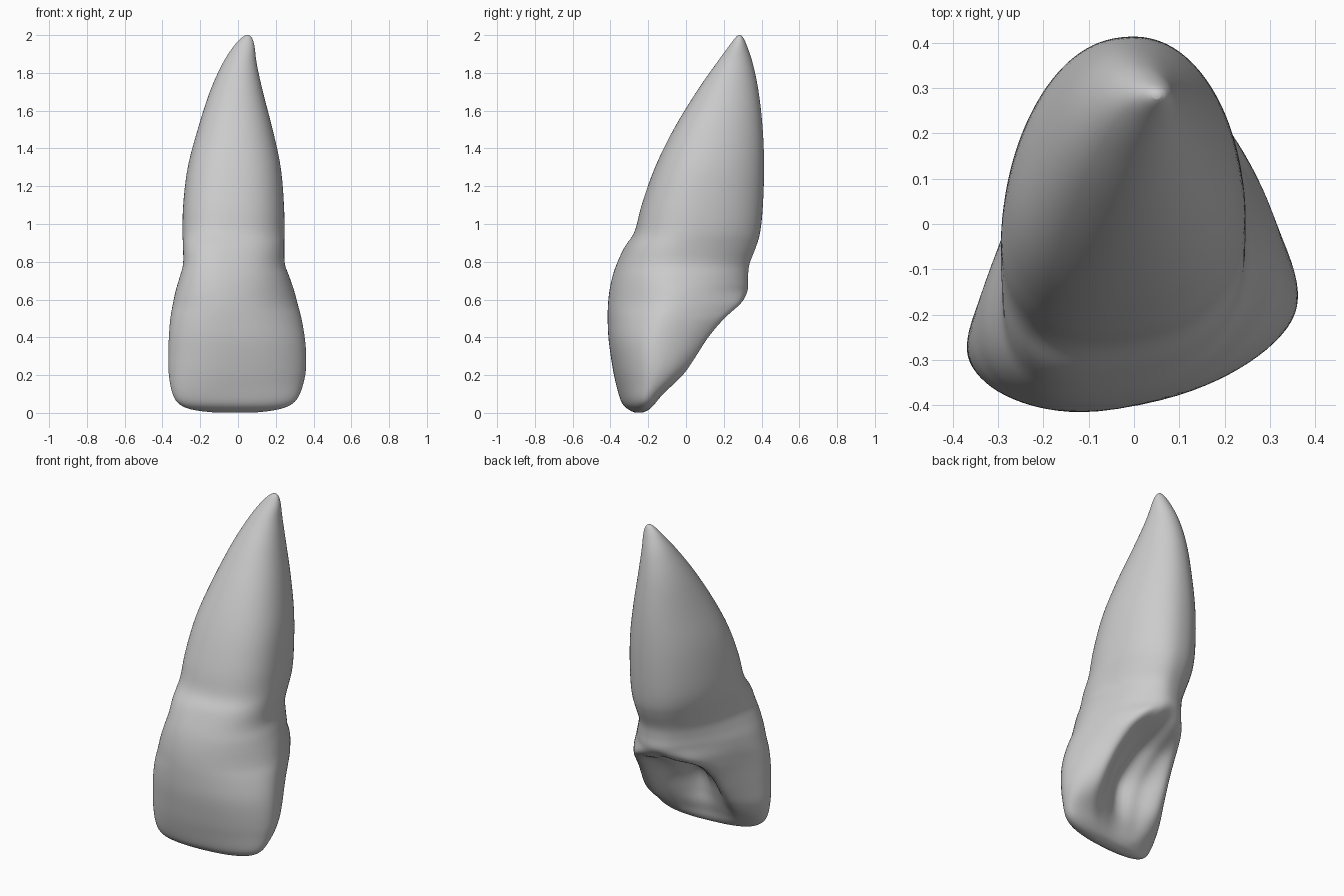
import bpy, bmesh
from math import sin, cos, pi

SEG, SUB = 96, 6

# silhouette stations: z, left x, right x, front y, back y
OUTLINE = [
    (0.00, -0.10, 0.07, -0.265, -0.235), (0.015, -0.235, 0.20, -0.30, -0.2),
    (0.045, -0.31, 0.285, -0.335, -0.167), (0.10, -0.347, 0.328, -0.357, -0.12),
    (0.20, -0.367, 0.357, -0.382, -0.015), (0.30, -0.369, 0.362, -0.399, 0.055),
    (0.40, -0.367, 0.354, -0.412, 0.12), (0.50, -0.359, 0.337, -0.416, 0.205),
    (0.58, -0.345, 0.316, -0.414, 0.293), (0.65, -0.33, 0.297, -0.406, 0.328),
    (0.72, -0.309, 0.273, -0.391, 0.329), (0.79, -0.291, 0.248, -0.367, 0.337),
    (0.88, -0.292, 0.246, -0.325, 0.372), (0.96, -0.294, 0.247, -0.272, 0.394),
    (1.10, -0.291, 0.244, -0.236, 0.408), (1.30, -0.267, 0.227, -0.165, 0.414),
    (1.50, -0.214, 0.184, -0.067, 0.407), (1.70, -0.15, 0.132, 0.055, 0.385),
    (1.85, -0.082, 0.099, 0.160, 0.354), (1.94, -0.024, 0.088, 0.226, 0.324),
    (1.985, 0.018, 0.074, 0.260, 0.304), (2.00, 0.042, 0.058, 0.276, 0.29),
]

# section character: z, squareness x, squareness y, back taper, slant, fossa depth
SHAPE = [
    (0.00, 0.80, 0.90, 0.00, 0.50, 0.0), (0.10, 0.74, 0.90, 0.06, 0.42, 0.40),
    (0.20, 0.75, 0.90, 0.16, 0.30, 0.80), (0.35, 0.78, 0.90, 0.28, 0.22, 0.90),
    (0.50, 0.80, 0.90, 0.37, 0.20, 0.62), (0.58, 0.81, 0.92, 0.39, 0.19, 0.24),
    (0.65, 0.81, 0.92, 0.37, 0.18, 0.0), (0.80, 0.78, 0.89, 0.30, 0.15, 0.0),
    (1.00, 0.84, 0.91, 0.20, 0.09, 0.0), (1.50, 0.92, 0.96, 0.14, 0.05, 0.0),
    (2.00, 1.0, 1.0, 0.0, 0.0, 0.0),
]


def spline(p, q, r, s, t):
    return tuple(0.5 * (2*b + (c - a)*t + (2*a - 5*b + 4*c - d)*t*t
                        + (3*b - a - 3*c + d)*t**3) for a, b, c, d in zip(p, q, r, s))


def shape_at(z):
    n = len(SHAPE) - 1
    for i in range(n):
        if z <= SHAPE[i + 1][0] or i == n - 1:
            lo, hi = SHAPE[i], SHAPE[i + 1]
            f = min(1, max(0, (z - lo[0]) / (hi[0] - lo[0])))
            return spline(SHAPE[max(i - 1, 0)], lo, hi, SHAPE[min(i + 2, n)], f)[1:]


def power(v, e):
    return (1 if v >= 0 else -1) * abs(v)**e


def fit(vals, lo, hi):
    a, b = min(vals), max(vals)
    return [lo + (hi - lo)*(v - a)/(b - a) for v in vals]


def section(row):
    z, x0, x1, y0, y1 = row
    ex, ey, taper, slant, fossa = shape_at(z)
    fossa = max(0, fossa)
    width = 0.45 + 0.30*min(1, fossa/0.6)
    bow = 0.15*min(1, max(0, (0.85 - z)/0.3))
    xs, ys, dents = [], [], []
    for i in range(SEG):
        t = 2*pi*(i + 0.5)/SEG
        x, y = power(cos(t), ex), power(sin(t), ey)
        x *= 1 - taper*y
        # scooped tongue side with soft lobes between the marginal ridges
        w = max(0, 1 - (x/width)**2)**1.5
        dents.append(fossa*max(0, y)*w*(1 + 0.08*cos(x*14)))
        xs.append(x)
        # slanted and gently bowed lip side
        ys.append(y + slant*x + bow*x*x*(1 - y)/2)
    ys = fit(ys, y0, y1)
    half, mid = (y1 - y0)/2, (y0 + y1)/2
    ys = [y - d*half for y, d in zip(ys, dents)]
    # let the marginal ridges reach the back outline, leaving the front untouched
    grow = (y1 - mid)/(max(ys) - mid)
    ys = [mid + (y - mid)*grow if y > mid else y for y in ys]
    return [(x, y, z) for x, y in zip(fit(xs, x0, x1), ys)]


# loft crown and root as one skin
pts = [OUTLINE[0]] + OUTLINE + [OUTLINE[-1]]
rows = [spline(*pts[i:i + 4], k/SUB) for i in range(len(pts) - 3) for k in range(SUB)]
rows.append(OUTLINE[-1])

bm = bmesh.new()
rings = [[bm.verts.new(p) for p in section(r)] for r in rows]
for a, b in zip(rings, rings[1:]):
    for i in range(SEG):
        j = (i + 1) % SEG
        bm.faces.new((a[i], a[j], b[j], b[i]))
bm.faces.new(rings[0][::-1])
bm.faces.new(rings[-1])
bmesh.ops.recalc_face_normals(bm, faces=bm.faces)
for f in bm.faces:
    f.smooth = True
mesh = bpy.data.meshes.new("tooth")
bm.to_mesh(mesh)
bm.free()
tooth = bpy.data.objects.new("tooth", mesh)
bpy.context.collection.objects.link(tooth)

# soften the lofted skin slightly
soft = tooth.modifiers.new("soften", 'SMOOTH')
soft.factor = 0.5
soft.iterations = 8
